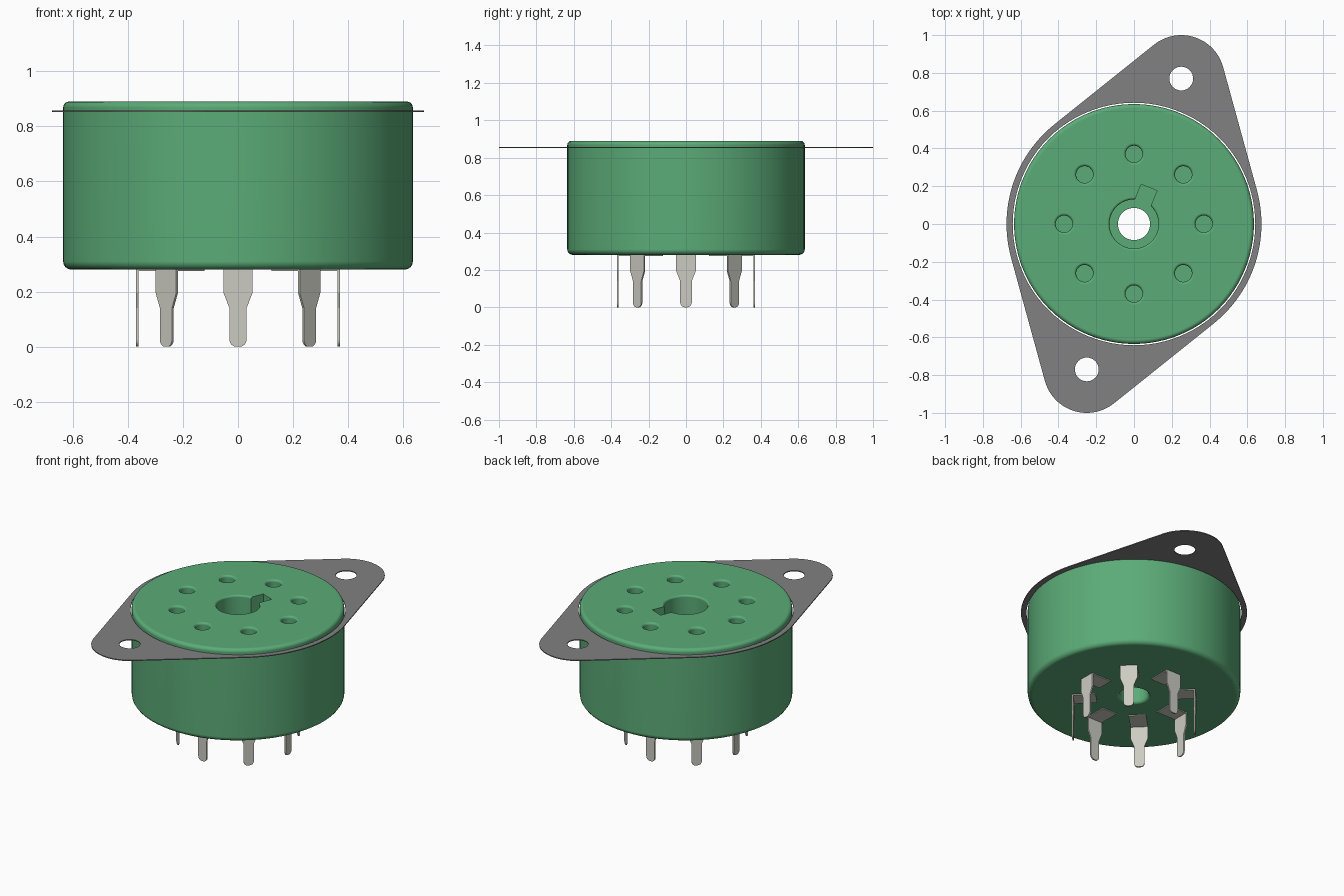
import bpy, bmesh, math
from mathutils import Matrix, Vector

if "Cube" in bpy.data.objects:
    bpy.data.objects.remove(bpy.data.objects["Cube"], do_unlink=True)


def material(name, rgb):
    m = bpy.data.materials.new(name)
    m.use_nodes = True
    m.diffuse_color = (*rgb, 1)
    m.node_tree.nodes["Principled BSDF"].inputs["Base Color"].default_value = (*rgb, 1)
    return m


GREEN = material("green plastic", (0.105, 0.41, 0.185))
GREY = material("grey flange", (0.22, 0.22, 0.22))
METAL = material("pin metal", (0.60, 0.60, 0.54))


def make_object(name, bm, mat):
    bmesh.ops.recalc_face_normals(bm, faces=bm.faces)
    me = bpy.data.meshes.new(name)
    bm.to_mesh(me)
    bm.free()
    me.materials.append(mat)
    ob = bpy.data.objects.new(name, me)
    bpy.context.collection.objects.link(ob)
    return ob


def select_only(ob):
    bpy.ops.object.select_all(action='DESELECT')
    ob.select_set(True)
    bpy.context.view_layer.objects.active = ob


def fillet(r, z, radius, start, steps=4):
    """Quarter arc in the (r, z) half plane, counter-clockwise from start degrees."""
    return [(r + radius * math.cos(math.radians(start + 90 * i / steps)),
             z + radius * math.sin(math.radians(start + 90 * i / steps)))
            for i in range(steps + 1)]


def lathe(bm, profile, segments, centre=(0, 0)):
    """Revolve a closed (r, z) loop; points on the axis collapse to one vertex."""
    rings = []
    for r, z in profile:
        if r == 0:
            rings.append([bm.verts.new((*centre, z))] * segments)
        else:
            rings.append([bm.verts.new((centre[0] + r * math.cos(2 * math.pi * i / segments),
                                        centre[1] + r * math.sin(2 * math.pi * i / segments), z))
                          for i in range(segments)])
    for a, b in zip(rings, rings[1:] + rings[:1]):
        if a[0] is a[1] and b[0] is b[1]:
            continue
        for i in range(segments):
            j = (i + 1) % segments
            bm.faces.new(list(dict.fromkeys((a[i], a[j], b[j], b[i]))))


# Socket body: revolved shell with a stepped central hole
TOP, BOTTOM, R = 0.89, 0.28, 0.635
profile = (fillet(R - 0.03, BOTTOM + 0.03, 0.03, 270)
           + fillet(R - 0.022, TOP - 0.022, 0.022, 0)
           + fillet(0.142, TOP - 0.012, 0.012, 90)
           + [(0.13, 0.45), (0.085, 0.45)]
           + fillet(0.105, BOTTOM + 0.02, 0.02, 180))
bm = bmesh.new()
lathe(bm, profile, 96)
body = make_object("socket_body", bm, GREEN)

# Cutters: eight flared contact holes and the key slot
PIN_R = 0.37
FLARE = [(0.045 + 0.014 * (1 - math.sin(math.radians(a))), TOP - 0.014 * (1 - math.cos(math.radians(a))))
         for a in (0, 22.5, 45, 67.5, 90)]
bm = bmesh.new()
for k in range(8):
    a = math.radians(45 * k)
    lathe(bm, [(0, TOP + 0.05), (0.059, TOP + 0.05)] + FLARE + [(0.045, 0.60), (0, 0.60)],
          24, (PIN_R * math.cos(a), PIN_R * math.sin(a)))
holes = make_object("contact_hole_cutter", bm, GREEN)

bm = bmesh.new()
bmesh.ops.create_cube(bm, size=1, matrix=Matrix.Rotation(math.radians(67.5), 4, 'Z')
                      @ Matrix.Translation((0.154, 0, 0.70))
                      @ Matrix.Diagonal((0.11, 0.09, 0.50, 1)))
key = make_object("key_slot_cutter", bm, GREEN)

select_only(body)
for cutter in (holes, key):
    cutter.hide_render = True
    mod = body.modifiers.new("cut", 'BOOLEAN')
    mod.operation = 'DIFFERENCE'
    mod.solver = 'EXACT'
    mod.object = cutter
    bpy.ops.object.modifier_apply(modifier=mod.name)
    bpy.data.objects.remove(cutter, do_unlink=True)
bpy.ops.object.shade_smooth_by_angle(angle=math.radians(35))
weighted = body.modifiers.new("flat_face_normals", 'WEIGHTED_NORMAL')
weighted.keep_sharp = True

# Mounting flange: tangent outline round one large and two small circles
EAR = Vector((0.25, 0.77))
RIM, EAR_R = 0.675, 0.23
phi = math.degrees(math.atan2(EAR.y, EAR.x))
tangent = math.degrees(math.acos((RIM - EAR_R) / EAR.length))


def arc(centre, radius, start, end, steps):
    return [(centre[0] + radius * math.cos(math.radians(start + (end - start) * i / steps)),
             centre[1] + radius * math.sin(math.radians(start + (end - start) * i / steps)))
            for i in range(steps + 1)]


outline = []
for side, turn in ((1, 0), (-1, 180)):
    outline += arc(EAR * side, EAR_R, phi + turn - tangent, phi + turn + tangent, 24)
    outline += arc((0, 0), RIM, phi + turn + tangent, phi + turn + 180 - tangent, 24)
loops = [outline, arc((0, 0), 0.642, 0, 360, 96)[:-1],
         arc(EAR, 0.063, 0, 360, 32)[:-1], arc(-EAR, 0.063, 0, 360, 32)[:-1]]

curve = bpy.data.curves.new("mounting_flange", 'CURVE')
curve.dimensions = '2D'
curve.fill_mode = 'BOTH'
curve.extrude = 0.003
for loop in loops:
    spline = curve.splines.new('POLY')
    spline.points.add(len(loop) - 1)
    for point, (x, y) in zip(spline.points, loop):
        point.co = (x, y, 0, 1)
    spline.use_cyclic_u = True
curve.materials.append(GREY)
flange = bpy.data.objects.new("mounting_flange", curve)
flange.location.z = 0.855
bpy.context.collection.objects.link(flange)
select_only(flange)
bpy.ops.object.convert(target='MESH')
bpy.ops.object.shade_smooth_by_angle(angle=math.radians(30))

# Contact pins: tapered blade with a rounded tip and a foot bent inwards
half = [(0.0525, BOTTOM + 0.004), (0.0525, 0.195), (0.031, 0.14)] + \
       [(0.006 + 0.025 * math.cos(math.radians(a)), 0.025 - 0.025 * math.sin(math.radians(a)))
        for a in (0, 22.5, 45, 67.5, 90)]
blade = half + [(-y, z) for y, z in reversed(half)]
THICK = 0.009
for k in range(8):
    bm = bmesh.new()
    face = bm.faces.new([bm.verts.new((PIN_R - THICK, y, z)) for y, z in blade])
    extruded = bmesh.ops.extrude_face_region(bm, geom=[face])
    bmesh.ops.translate(bm, vec=(THICK, 0, 0),
                        verts=[v for v in extruded["geom"] if isinstance(v, bmesh.types.BMVert)])
    bmesh.ops.create_cube(bm, size=1, matrix=Matrix.Translation((PIN_R - 0.075, 0, BOTTOM))
                          @ Matrix.Diagonal((0.14, 0.105, 0.012, 1)))
    bmesh.ops.rotate(bm, verts=bm.verts, cent=(0, 0, 0),
                     matrix=Matrix.Rotation(math.radians(45 * k), 3, 'Z'))
    make_object(f"contact_pin_{k + 1}", bm, METAL)
